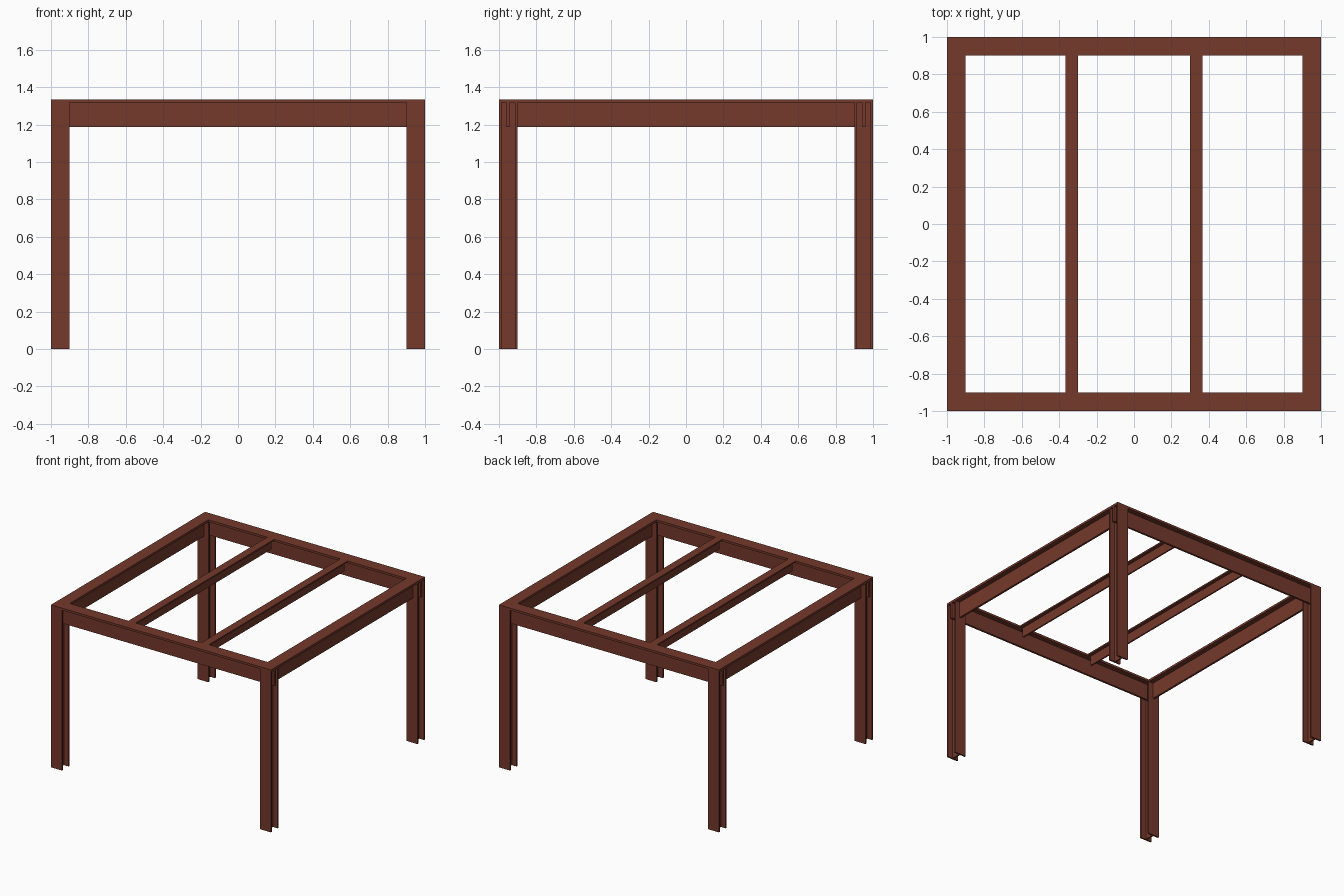
import bpy
from mathutils import Matrix

if "Cube" in bpy.data.objects:
    bpy.data.objects.remove(bpy.data.objects["Cube"])

H = 1.335          # overall height
W = 0.10           # column and main beam width

steel = bpy.data.materials.new("red_brown_steel")
steel.diffuse_color = (0.178, 0.041, 0.025, 1)
steel.use_nodes = True
steel.node_tree.nodes["Principled BSDF"].inputs["Base Color"].default_value = steel.diffuse_color


def extrude(name, profile, length, matrix):
    """Closed profile extruded along local z, then placed by matrix."""
    n = len(profile)
    verts = [(x, y, z) for z in (0, length) for x, y in profile]
    faces = [tuple(reversed(range(n))), tuple(range(n, 2 * n))]
    faces += [(i, (i + 1) % n, (i + 1) % n + n, i + n) for i in range(n)]
    mesh = bpy.data.meshes.new(name)
    mesh.from_pydata(verts, [], faces)
    mesh.transform(matrix)
    mesh.materials.append(steel)
    obj = bpy.data.objects.new(name, mesh)
    bpy.context.collection.objects.link(obj)
    return obj


def h_profile(w, flange, web):
    """H section with its flanges facing +y and -y."""
    a, b, c = w / 2, w / 2 - flange, web / 2
    return [(-a, -a), (a, -a), (a, -b), (c, -b), (c, b), (a, b),
            (a, a), (-a, a), (-a, b), (-c, b), (-c, -b), (-a, -b)]


def t_profile(w, depth, flange, web):
    """T section hanging down from its top flange at y = 0."""
    a, c = w / 2, web / 2
    return [(-c, -depth), (c, -depth), (c, -flange), (a, -flange),
            (a, 0), (-a, 0), (-a, -flange), (-c, -flange)]


def along_x(y, start):
    # local x -> y, local y -> z, local z -> x
    return Matrix(((0, 0, 1, start), (1, 0, 0, y), (0, 1, 0, H), (0, 0, 0, 1)))


def along_y(x, start):
    # local x -> -x, local y -> z, local z -> y
    return Matrix(((-1, 0, 0, x), (0, 0, 1, start), (0, 1, 0, H), (0, 0, 0, 1)))


column = h_profile(W, 0.013, 0.012)
beam = t_profile(W, 0.148, 0.018, 0.017)
rafter = t_profile(0.065, 0.09, 0.012, 0.012)

# Corner columns
for sx, nx in ((-1, "left"), (1, "right")):
    for sy, ny in ((-1, "front"), (1, "back")):
        extrude(f"{ny}_{nx}_column", column, H,
                Matrix.Translation((sx * 0.95, sy * 0.95, 0)))

# Front and back beams run across the columns
for sy, name in ((-1, "front_beam"), (1, "back_beam")):
    extrude(name, beam, 2.0, along_x(sy * 0.95, -1))

# Side beams fit between the columns, rafters between the beams
for sx, side in ((-1, "left"), (1, "right")):
    extrude(f"{side}_beam", beam, 1.8, along_y(sx * 0.95, -0.9))
    extrude(f"{side}_rafter", rafter, 1.8, along_y(sx * 0.333, -0.9))
